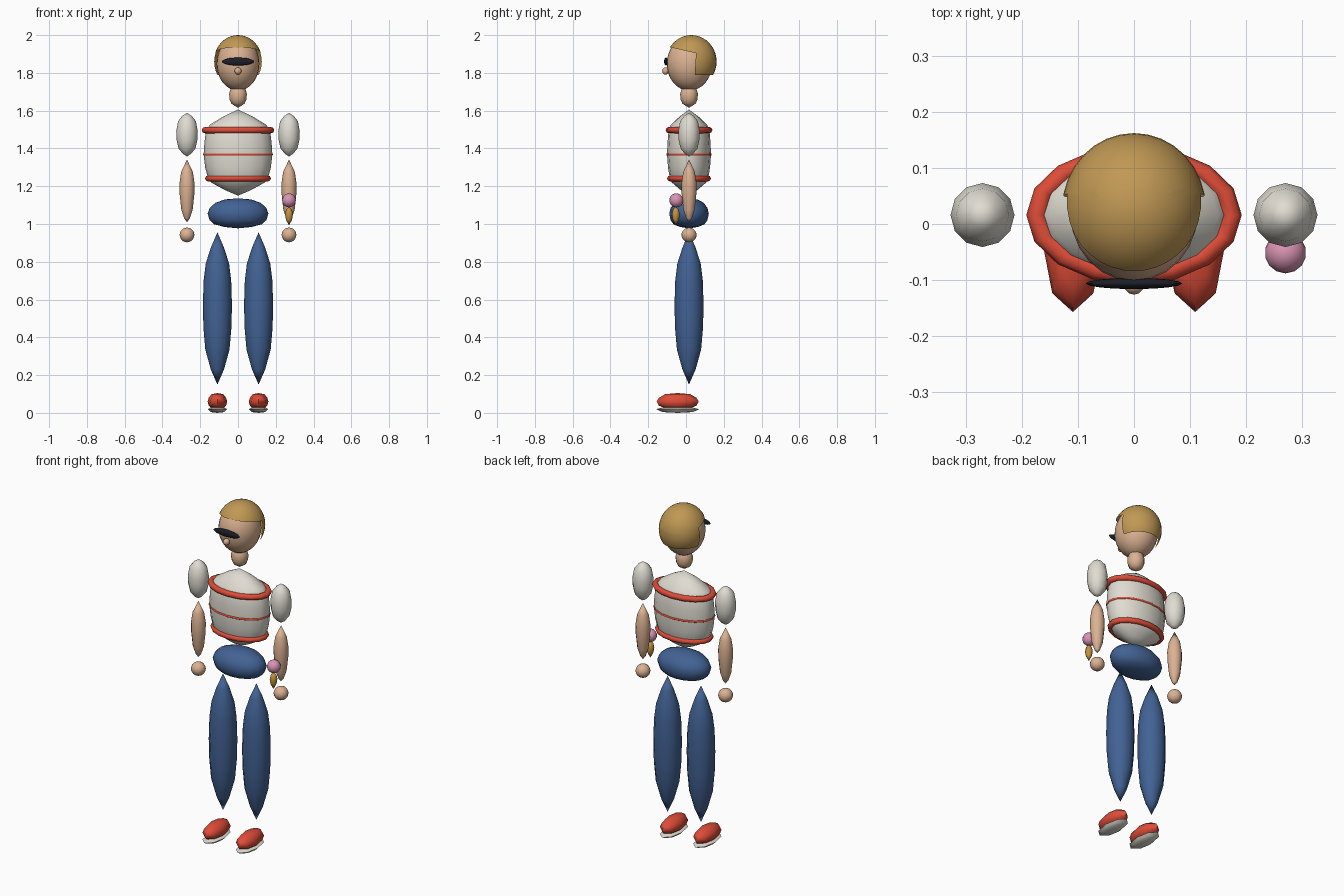
import bpy, bmesh, math
from mathutils import Vector

if "Cube" in bpy.data.objects:
    bpy.data.objects.remove(bpy.data.objects["Cube"])

CY = 0.016  # body centre line in y


def material(name, rgb):
    m = bpy.data.materials.new(name)
    lin = [((c / 255 + 0.055) / 1.055) ** 2.4 for c in rgb]
    m.diffuse_color = (*lin, 1)
    m.use_nodes = True
    m.node_tree.nodes["Principled BSDF"].inputs["Base Color"].default_value = m.diffuse_color
    return m


SKIN = material("skin", (220, 178, 146))
HAIR = material("blond_hair", (192, 152, 84))
BLACK = material("dark_glasses", (28, 30, 40))
WHITE = material("off_white", (224, 220, 210))
RED = material("red_trim", (222, 76, 56))
BLUE = material("denim_blue", (66, 98, 148))
PINK = material("pink", (218, 148, 180))
GOLD = material("gold", (196, 148, 62))


def finish(name, bm, mat, angle=50):
    bmesh.ops.recalc_face_normals(bm, faces=bm.faces)
    me = bpy.data.meshes.new(name)
    bm.to_mesh(me)
    bm.free()
    me.materials.append(mat)
    ob = bpy.data.objects.new(name, me)
    bpy.context.collection.objects.link(ob)
    bpy.ops.object.select_all(action='DESELECT')
    ob.select_set(True)
    bpy.context.view_layer.objects.active = ob
    bpy.ops.object.shade_smooth_by_angle(angle=math.radians(angle))
    return ob


def lathe(name, profile, mat, x=0, y=CY, depth=1.0, segs=12):
    """Turned body: (radius, z) from top to bottom, depth scales y."""
    bm = bmesh.new()
    rings = []
    for r, z in profile:
        if r == 0:
            rings.append([bm.verts.new((x, y, z))])
        else:
            angles = [2 * math.pi * i / segs for i in range(segs)]
            rings.append([bm.verts.new((x + r * math.sin(a), y - r * depth * math.cos(a), z)) for a in angles])
    for a, b in zip(rings, rings[1:]):
        for i in range(segs):
            j = (i + 1) % segs
            quad = [a[i % len(a)], a[j % len(a)], b[j % len(b)], b[i % len(b)]]
            bm.faces.new(list(dict.fromkeys(quad)))
    return finish(name, bm, mat)


def ellipsoid_mesh(loc, radii, segs=20, rings=12):
    bm = bmesh.new()
    bmesh.ops.create_uvsphere(bm, u_segments=segs, v_segments=rings, radius=1)
    bmesh.ops.scale(bm, vec=radii, verts=bm.verts)
    bmesh.ops.translate(bm, vec=loc, verts=bm.verts)
    return bm


def ellipsoid(name, loc, radii, mat, segs=20, rings=12):
    return finish(name, ellipsoid_mesh(loc, radii, segs, rings), mat)


def trim_ring(name, z, rx, ry, thick, height, segs=16, sides=8):
    bm = bmesh.new()
    loops = []
    for i in range(segs):
        a = 2 * math.pi * i / segs
        loop = []
        for k in range(sides):
            t = 2 * math.pi * k / sides
            d = thick * math.cos(t)
            loop.append(bm.verts.new(((rx + d) * math.sin(a), CY - (ry + d) * math.cos(a), z + height * math.sin(t))))
        loops.append(loop)
    for i in range(segs):
        a, b = loops[i], loops[(i + 1) % segs]
        for k in range(sides):
            m = (k + 1) % sides
            bm.faces.new((a[k], b[k], b[m], a[m]))
    return finish(name, bm, RED)


# Head, nose, glasses and neck
ellipsoid("head", (0, CY + 0.002, 1.848), (0.113, 0.12, 0.142), SKIN, 24, 16)
ellipsoid("nose", (0, -0.108, 1.81), (0.018, 0.018, 0.019), SKIN, 12, 8)
ellipsoid("glasses", (0, -0.106, 1.86), (0.086, 0.01, 0.021), BLACK, 16, 10)
lathe("neck", [(0, 1.745), (0.034, 1.73), (0.047, 1.69), (0.045, 1.66), (0.035, 1.637), (0, 1.615)], SKIN)

# Hair cap: a shell trimmed by a sloping fringe, a side edge and a nape line
bm = ellipsoid_mesh((0, 0.028, 1.86), (0.128, 0.134, 0.14), 32, 20)
fringe_co, fringe_no = Vector((0, -0.085, 1.936)), Vector((0, 0.23, 1)).normalized()
side_co, side_no = Vector((0, 0.05, 1.85)), Vector((0, 1, -0.06)).normalized()
nape_z = 1.79
for co, no in ((fringe_co, fringe_no), (side_co, side_no), (Vector((0, 0, nape_z)), Vector((0, 0, 1)))):
    bmesh.ops.bisect_plane(bm, geom=bm.verts[:] + bm.edges[:] + bm.faces[:], plane_co=co, plane_no=no)
drop = []
for f in bm.faces:
    c = f.calc_center_median()
    on_top = (c - fringe_co).dot(fringe_no) > 0
    behind = (c - side_co).dot(side_no) > 0 and c.z > nape_z
    if not (on_top or behind):
        drop.append(f)
bmesh.ops.delete(bm, geom=drop, context='FACES')
finish("hair", bm, HAIR)

# Torso with trim rings
lathe("torso", [(0, 1.606), (0.08, 1.568), (0.150, 1.525), (0.170, 1.49), (0.178, 1.43), (0.182, 1.368),
                (0.174, 1.30), (0.160, 1.245), (0.143, 1.22), (0.07, 1.18), (0, 1.15)],
      WHITE, depth=0.64, segs=16)
trim_ring("upper_trim", 1.497, 0.174, 0.106, 0.018, 0.017)
trim_ring("middle_stripe", 1.368, 0.181, 0.116, 0.004, 0.006)
trim_ring("lower_trim", 1.241, 0.158, 0.100, 0.016, 0.016)

# Hips
lathe("hips", [(0, 1.136), (0.07, 1.13), (0.120, 1.112), (0.150, 1.085), (0.161, 1.055), (0.150, 1.02),
               (0.125, 0.998), (0.07, 0.984), (0, 0.977)], BLUE, depth=0.65, segs=16)

# Limbs and shoes, mirrored left and right
for side, s in (("left", 1), ("right", -1)):
    ax, lx = 0.27 * s, 0.109 * s
    lathe(side + "_sleeve", [(0, 1.588), (0.025, 1.572), (0.047, 1.545), (0.057, 1.49), (0.055, 1.445),
                             (0.045, 1.40), (0.022, 1.372), (0, 1.357)], WHITE, x=ax)
    lathe(side + "_forearm", [(0, 1.342), (0.031, 1.275), (0.040, 1.215), (0.039, 1.16), (0.030, 1.075),
                              (0.015, 1.03), (0, 1.01)], SKIN, x=ax)
    ellipsoid(side + "_hand", (ax, CY, 0.942), (0.04, 0.04, 0.039), SKIN, 14, 10)
    lathe(side + "_leg", [(0, 0.956), (0.035, 0.875), (0.062, 0.79), (0.073, 0.70), (0.077, 0.57),
                          (0.074, 0.45), (0.064, 0.335), (0.035, 0.23), (0, 0.15)], BLUE, x=lx)
    lathe(side + "_shoe", [(0, 0.105), (0.031, 0.099), (0.046, 0.08), (0.052, 0.06), (0.046, 0.038),
                           (0.031, 0.025), (0, 0.02)], RED, x=lx, y=-0.044, depth=2.15, segs=8)
    lathe(side + "_sole", [(0, 0.031), (0.035, 0.029), (0.051, 0.02), (0.042, 0.01), (0.035, 0.004),
                           (0, 0.0)], WHITE, x=lx, y=-0.044, depth=2.22, segs=8)

# Treat held at one forearm
ellipsoid("treat_scoop", (0.27, -0.051, 1.125), (0.037, 0.037, 0.037), PINK, 14, 10)
lathe("treat_cone", [(0, 1.092), (0.015, 1.077), (0.021, 1.052), (0.016, 1.022), (0, 0.992)],
      GOLD, x=0.27, y=-0.054, segs=8)
